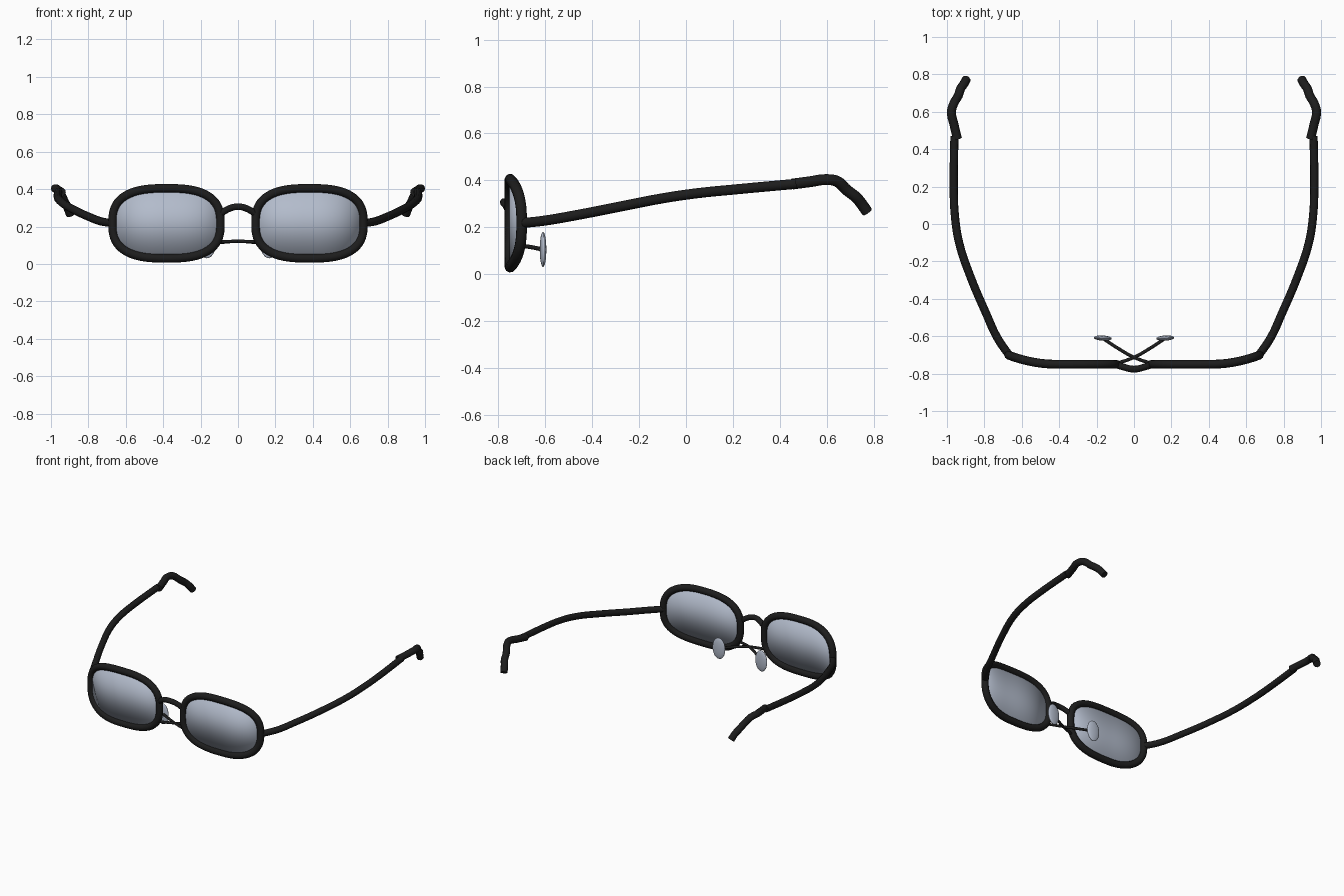
import bpy, bmesh, math
from mathutils import Vector

if "Cube" in bpy.data.objects:
    bpy.data.objects.remove(bpy.data.objects["Cube"], do_unlink=True)


def material(name, rgb):
    m = bpy.data.materials.new(name)
    m.use_nodes = True
    m.diffuse_color = (*rgb, 1)
    bsdf = next(n for n in m.node_tree.nodes if n.type == 'BSDF_PRINCIPLED')
    bsdf.inputs["Base Color"].default_value = (*rgb, 1)
    return m


BLACK = material("black frame", (0.012, 0.012, 0.012))
GLASS = material("pale blue glass", (0.45, 0.50, 0.60))
CX, CZ = 0.382, 0.217          # lens centre
A, B = 0.288, 0.187            # rim centreline half sizes
POWER = 2.7


def activate(ob):
    bpy.ops.object.select_all(action='DESELECT')
    ob.select_set(True)
    bpy.context.view_layer.objects.active = ob


def tube(name, points, radius, cyclic=False):
    """Round tube along a smooth path, turned into a mesh."""
    cu = bpy.data.curves.new(name, 'CURVE')
    cu.dimensions = '3D'
    cu.bevel_depth = radius
    cu.bevel_resolution = 3
    cu.resolution_u = 5
    cu.use_fill_caps = True
    sp = cu.splines.new('BEZIER')
    sp.bezier_points.add(len(points) - 1)
    for bp, p in zip(sp.bezier_points, points):
        bp.co = p
        bp.handle_left_type = bp.handle_right_type = 'AUTO'
    sp.use_cyclic_u = cyclic
    ob = bpy.data.objects.new(name, cu)
    bpy.context.collection.objects.link(ob)
    cu.materials.append(BLACK)
    activate(ob)
    bpy.ops.object.convert(target='MESH')
    bpy.ops.object.shade_smooth_by_angle(angle=math.radians(40))
    return bpy.context.object


def bend(x):
    """Depth of the wrapped front at distance x from the middle."""
    return -0.75 + 0.72 * max(0, x - 0.41) ** 2


def signed_pow(v, e):
    return math.copysign(abs(v) ** e, v)


def lens(name, s):
    bm = bmesh.new()
    prev = None
    for i in range(1, 40):
        u = -math.cos(math.pi * i / 40)
        x, h = CX + A * u, B * (1 - abs(u) ** POWER) ** (1 / POWER)
        pair = [bm.verts.new((s * x, bend(x), CZ + k * h)) for k in (-1, 1)]
        if prev:
            bm.faces.new((prev[0], pair[0], pair[1], prev[1]))
        prev = pair
    bmesh.ops.recalc_face_normals(bm, faces=bm.faces)
    me = bpy.data.meshes.new(name)
    bm.to_mesh(me)
    bm.free()
    me.materials.append(GLASS)
    ob = bpy.data.objects.new(name, me)
    bpy.context.collection.objects.link(ob)
    mod = ob.modifiers.new("thickness", 'SOLIDIFY')
    mod.thickness, mod.offset = 0.01, 0
    activate(ob)
    bpy.ops.object.shade_smooth_by_angle()


# Side arm and ear tip paths, on the left side
ARM = [(0.665, -0.705, 0.217), (0.73, -0.61, 0.227), (0.79, -0.48, 0.249),
       (0.875, -0.28, 0.288), (0.935, -0.10, 0.323), (0.958, 0.05, 0.345),
       (0.964, 0.20, 0.36), (0.96, 0.47, 0.385)]
TIP = [(0.944, 0.455, 0.384), (0.962, 0.53, 0.394), (0.976, 0.60, 0.403),
       (0.963, 0.645, 0.395), (0.94, 0.685, 0.359), (0.926, 0.725, 0.328),
       (0.912, 0.745, 0.305), (0.897, 0.773, 0.265)]

for side, s in (("left", 1), ("right", -1)):
    def flip(points):
        return [(s * x, y, z) for x, y, z in points]

    # Rim and lens
    ring = []
    for i in range(32):
        t = 2 * math.pi * i / 32
        x = CX + A * signed_pow(math.cos(t), 2 / POWER)
        ring.append((x, bend(x), CZ + B * signed_pow(math.sin(t), 2 / POWER)))
    tube(side + "_rim", flip(ring), 0.0235, True)
    lens(side + "_lens", s)

    # Side arm and hooked ear tip
    tube(side + "_arm", flip(ARM), 0.022)
    tube(side + "_ear_tip", flip(TIP), 0.024)

    # Nose pad, held by a wire from the opposite rim
    tube(side + "_pad_wire", flip([(-0.10, -0.748, 0.118), (0, -0.713, 0.121),
                                   (0.09, -0.662, 0.115), (0.165, -0.613, 0.105)]), 0.009)
    bpy.ops.mesh.primitive_uv_sphere_add(segments=20, ring_count=12, radius=1,
                                         location=(s * 0.167, -0.61, 0.105))
    pad = bpy.context.object
    pad.name = side + "_nose_pad"
    pad.scale = (0.048, 0.014, 0.075)
    pad.rotation_euler = (0, 0, s * 0.06)
    pad.data.materials.append(GLASS)
    bpy.ops.object.shade_smooth_by_angle()

# Arched bridge
tube("bridge", [(-0.105, -0.75, 0.255), (-0.065, -0.762, 0.287), (0, -0.776, 0.306),
                (0.065, -0.762, 0.287), (0.105, -0.75, 0.255)], 0.018)
